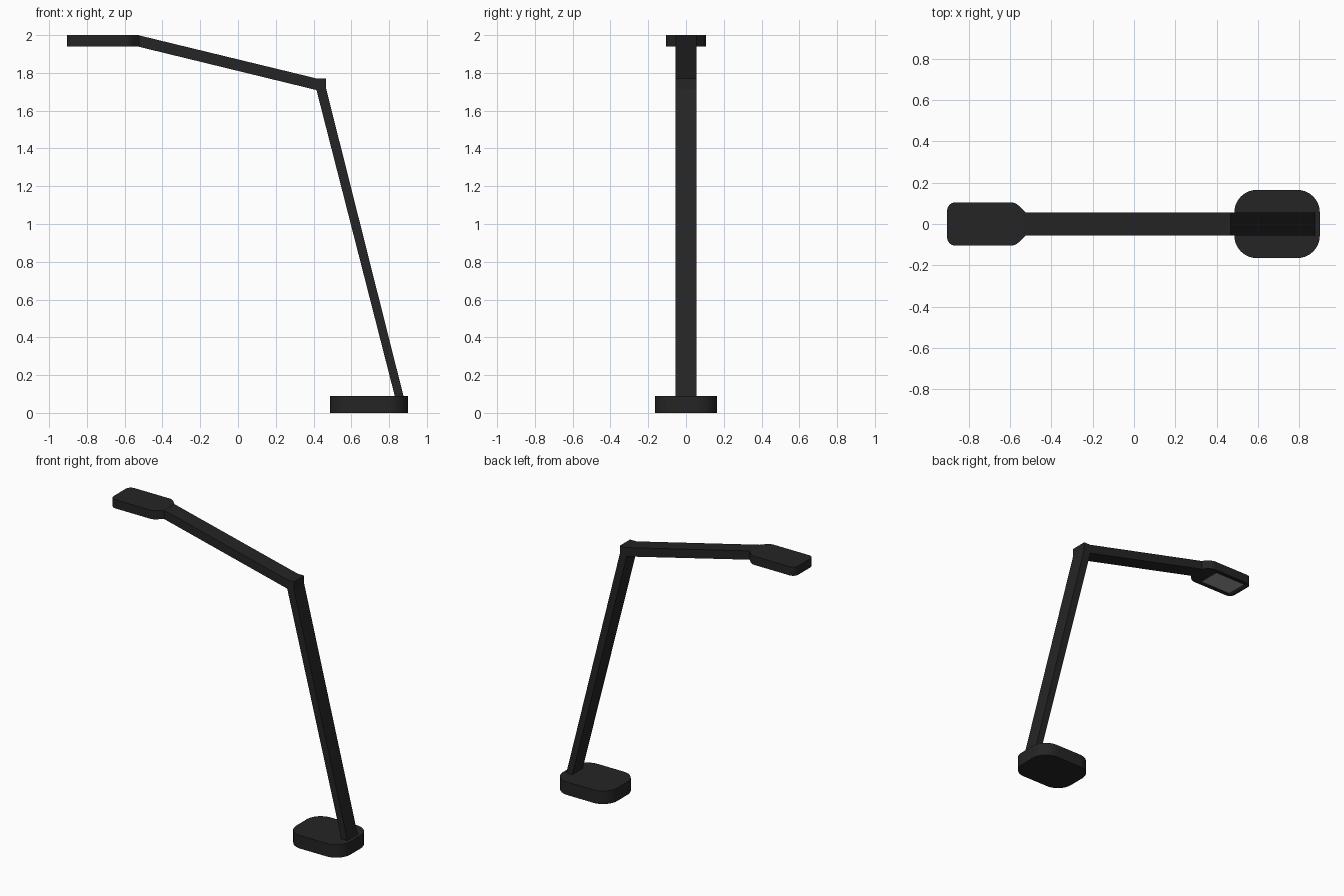
import bpy, bmesh, math
from mathutils import Vector

if "Cube" in bpy.data.objects:
    bpy.data.objects.remove(bpy.data.objects["Cube"])


def material(name, rgb):
    m = bpy.data.materials.new(name)
    m.diffuse_color = (*rgb, 1)
    m.use_nodes = True
    m.node_tree.nodes["Principled BSDF"].inputs["Base Color"].default_value = m.diffuse_color
    return m


BLACK = material("black_metal", (0.018, 0.018, 0.018))
DIFFUSER = material("diffuser", (0.35, 0.35, 0.35))


def rounded(corners, steps=8):
    """Round each (x, y, radius) corner of a convex or concave outline."""
    out, n = [], len(corners)
    for i, (x, y, r) in enumerate(corners):
        p = Vector((x, y))
        if r == 0:
            out.append(p)
            continue
        a = (Vector(corners[i - 1][:2]) - p).normalized()
        b = (Vector(corners[(i + 1) % n][:2]) - p).normalized()
        half = a.angle(b) / 2
        c = p + (a + b).normalized() * r / math.sin(half)
        t = r / math.tan(half)
        v0, v1 = p + a * t - c, p + b * t - c
        for k in range(steps + 1):
            f = k / steps
            out.append(c + (v0.lerp(v1, f)).normalized() * r)
    return out


def prism(name, pts, lo, hi, to3d, mat, recess=None):
    """Extrude a 2D outline between lo and hi; optionally recess the low face."""
    bm = bmesh.new()
    low = bm.faces.new([bm.verts.new(to3d(p[0], p[1], lo)) for p in pts])
    ext = bmesh.ops.extrude_face_region(bm, geom=[low], use_keep_orig=True)
    shift = Vector(to3d(0, 0, hi)) - Vector(to3d(0, 0, lo))
    bmesh.ops.translate(bm, vec=shift,
                        verts=[g for g in ext["geom"] if isinstance(g, bmesh.types.BMVert)])
    bmesh.ops.recalc_face_normals(bm, faces=bm.faces)
    me = bpy.data.meshes.new(name)
    bm.to_mesh(me)
    bm.free()
    ob = bpy.data.objects.new(name, me)
    bpy.context.collection.objects.link(ob)
    me.materials.append(mat)
    bpy.context.view_layer.objects.active = ob
    bpy.ops.object.select_all(action='DESELECT')
    ob.select_set(True)
    bpy.ops.object.shade_smooth_by_angle(angle=math.radians(30))
    return ob


def flat(x, y, h):
    return (x, y, h)


def upright(x, z, h):
    return (x, h, z)


def box(x0, x1, w, r):
    return rounded([(x0, -w, r), (x1, -w, r), (x1, w, r), (x0, w, r)])


# Weighted foot
prism("base", box(0.486, 0.90, 0.165, 0.108), 0, 0.09, flat, BLACK)

# Slanted post, sunk slightly into the foot
prism("lower_arm", [(0.84, 0.05), (0.886, 0.05), (0.467, 1.715), (0.414, 1.715)],
      -0.056, 0.056, upright, BLACK)

# Elbow and reaching arm
prism("upper_arm", [(-0.54, 1.942), (0.412, 1.71), (0.467, 1.71), (0.467, 1.77),
                    (0.418, 1.77), (-0.53, 2.0), (-0.54, 2.0)],
      -0.056, 0.056, upright, BLACK)

# Lamp head, tapering into the arm
side = [(-0.905, -0.105, 0.04), (-0.575, -0.105, 0.06), (-0.525, -0.056, 0)]
outline = rounded(side + [(x, -y, r) for x, y, r in reversed(side)])
head = prism("lamp_head", outline, 1.94, 2.0, flat, BLACK)

# Shallow pocket under the head
cutter = prism("pocket_cutter", box(-0.87, -0.63, 0.078, 0.012), 1.9, 1.948, flat, BLACK)
cutter.hide_render = True
cutter.hide_set(True)
cut = head.modifiers.new("pocket", 'BOOLEAN')
cut.object = cutter
cut.solver = 'EXACT'

# Light panel in the pocket
prism("light_panel", box(-0.87, -0.63, 0.078, 0.012), 1.944, 1.952, flat, DIFFUSER)
